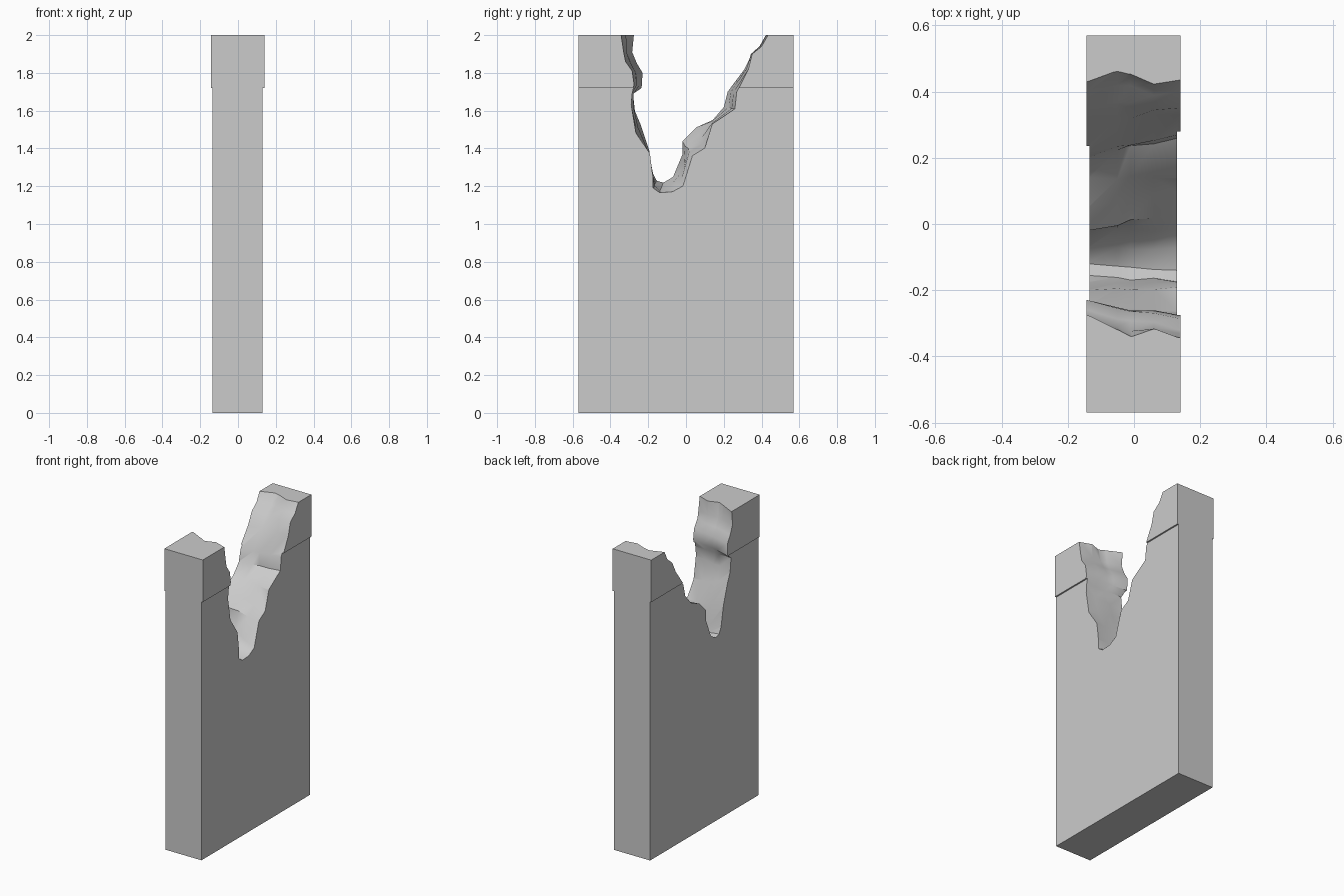
import bpy, bmesh, math, random

if "Cube" in bpy.data.objects:
    bpy.data.objects.remove(bpy.data.objects["Cube"])

random.seed(4)


def loft(name, sections):
    """Closed solid through matching rings of 3D points."""
    bm = bmesh.new()
    rings = [[bm.verts.new(p) for p in s] for s in sections]
    n = len(rings[0])
    for a, b in zip(rings, rings[1:]):
        for i in range(n):
            j = (i + 1) % n
            bm.faces.new((a[i], a[j], b[j], b[i]))
    bm.faces.new(rings[0])
    bm.faces.new(rings[-1])
    bmesh.ops.recalc_face_normals(bm, faces=bm.faces)
    me = bpy.data.meshes.new(name)
    bm.to_mesh(me)
    bm.free()
    ob = bpy.data.objects.new(name, me)
    bpy.context.collection.objects.link(ob)
    return ob


# Wall slab with a slightly wider capping course, extruded along y
outline = [(-.135, 0), (.13, 0), (.13, 1.72), (.14, 1.72),
           (.14, 2), (-.143, 2), (-.143, 1.72), (-.135, 1.72)]
wall = loft("broken_wall", [[(x, y, z) for x, z in outline] for y in (-.57, .57)])

# Breach outline (y, z) on the left and right faces of the wall
left = [(-.275, 2.1), (-.275, 2.01), (-.285, 1.91), (-.26, 1.85), (-.23, 1.80),
        (-.235, 1.72), (-.28, 1.69), (-.27, 1.6), (-.245, 1.54), (-.2, 1.4),
        (-.175, 1.27), (-.155, 1.23), (-.12, 1.22), (-.07, 1.25), (-.02, 1.37),
        (-.02, 1.44), (.05, 1.51), (.14, 1.55), (.2, 1.62), (.22, 1.70),
        (.31, 1.82), (.35, 1.9), (.40, 1.94), (.435, 2.01), (.435, 2.1)]
right = [(-.345, 2.1), (-.345, 2.01), (-.33, 1.91), (-.32, 1.86), (-.285, 1.81),
         (-.275, 1.74), (-.285, 1.69), (-.29, 1.63), (-.265, 1.48), (-.19, 1.37),
         (-.175, 1.25), (-.175, 1.19), (-.14, 1.165), (-.07, 1.17), (-.015, 1.2),
         (.035, 1.36), (.1, 1.40), (.14, 1.53), (.26, 1.61), (.27, 1.70),
         (.33, 1.82), (.35, 1.9), (.40, 1.94), (.44, 2.01), (.44, 2.1)]


def breach(x, t, low=0, high=0, rough=0):
    """Blend of both outlines; low/high shift the rims near the top."""
    ring = []
    for (y0, z0), (y1, z1) in zip(left, right):
        y, z = y0 + (y1 - y0) * t, z0 + (z1 - z0) * t
        y += (low if y < -.1 else high) * max(0, (z - 1.8) / .2)
        if z < 1.95:
            y += random.uniform(-rough, rough)
        ring.append((x, y, z))
    return ring


# Rough breach cut through the wall
cutter = loft("breach_cutter", [
    breach(-.2, 0), breach(-.14, 0),
    breach(-.05, .35, -.02, .03, .007),
    breach(-.01, .5, -.03, .02, .007),
    breach(.06, .75, .01, -.01, .007),
    breach(.135, 1), breach(.2, 1)])
cutter.hide_render = True

mod = wall.modifiers.new("breach", 'BOOLEAN')
mod.operation = 'DIFFERENCE'
mod.solver = 'EXACT'
mod.object = cutter
bpy.context.view_layer.objects.active = wall
wall.select_set(True)
cutter.select_set(False)
bpy.ops.object.modifier_apply(modifier=mod.name)
bpy.data.objects.remove(cutter)
bpy.ops.object.shade_smooth_by_angle(angle=math.radians(40))
